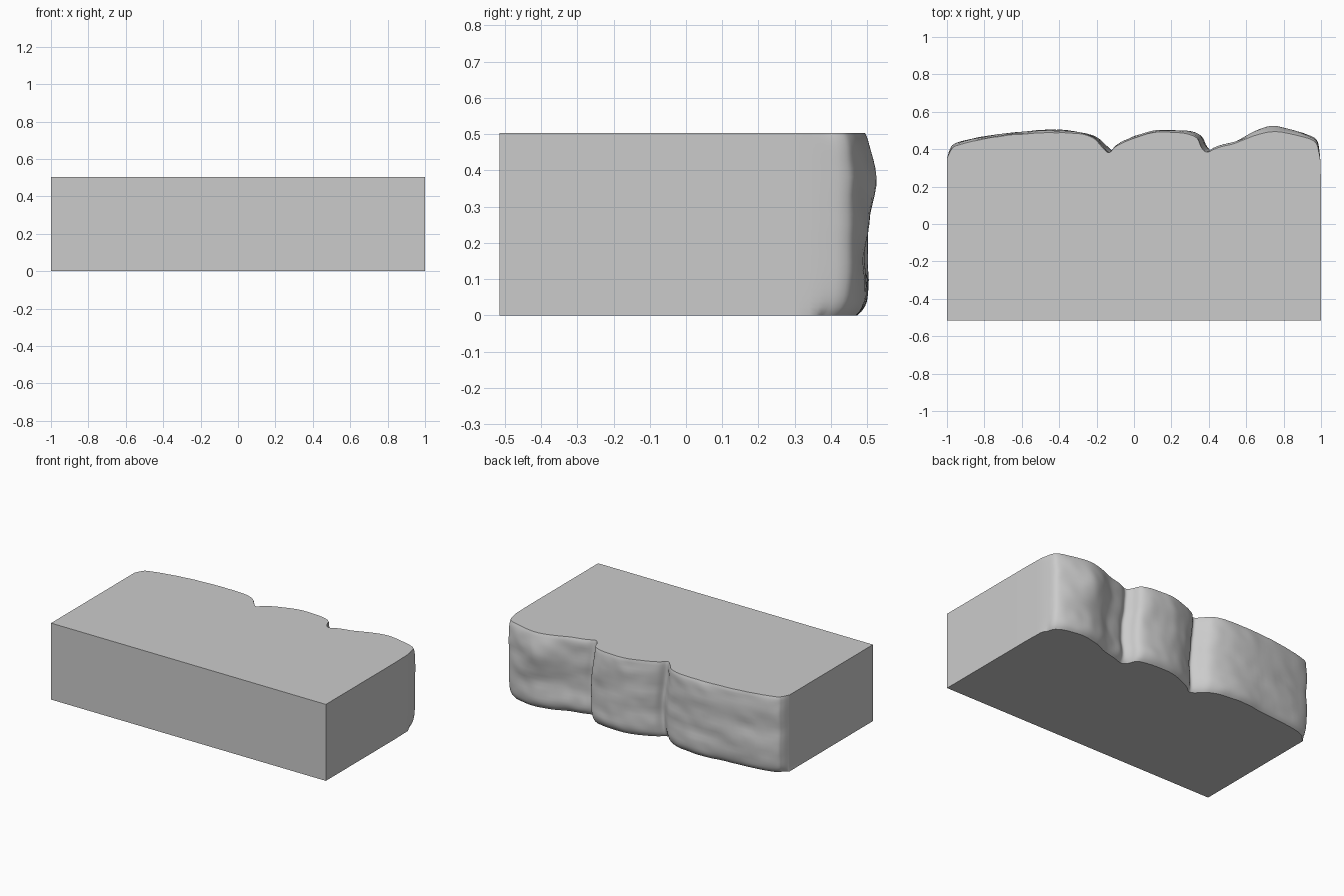
import bpy, bmesh, math
from mathutils import Vector, noise

cube = bpy.data.objects.get("Cube")
if cube:
    bpy.data.objects.remove(cube)

FRONT, HEIGHT, LEVELS, STEPS = -0.515, 0.503, 24, 5

# Broken edge in plan, from the right end to the left end
EDGE = [(-1, .35), (-.985, .40), (-.95, .43), (-.8, .465), (-.6, .49), (-.45, .5),
        (-.3, .49), (-.21, .465), (-.16, .42), (-.12, .385), (-.08, .425), (0, .465),
        (.1, .495), (.2, .5), (.3, .492), (.35, .47), (.375, .42), (.405, .392),
        (.45, .412), (.55, .435), (.65, .475), (.75, .5), (.86, .49), (.95, .465),
        (.985, .435), (.995, .37), (1, .2)]


def smooth_path(points):
    """Catmull-Rom path through plan points."""
    p = [Vector(q) for q in points]
    p = [p[0]] + p + [p[-1]]
    path = []
    for a, b, c, d in zip(p, p[1:], p[2:], p[3:]):
        for i in range(STEPS):
            t = i / STEPS
            path.append(0.5 * (2 * b + (c - a) * t + (2 * a - 5 * b + 4 * c - d) * t * t
                               + (3 * b - a - 3 * c + d) * t ** 3))
    return path + [p[-1]]


def bump(v, centre, width):
    return math.exp(-((v - centre) / width) ** 2)


def weathered(q, z):
    """Move a plan point of the broken face according to its height."""
    x, y = q
    depth = max(0, min(1, (y - .35) / .06))
    tuck = .032 * math.exp(-z / .025) + .008 * math.exp(-(HEIGHT - z) / .015)
    bulge = .024 * bump(z, .36, .13) * bump(x, .7, .17)
    dent = .012 * bump(z, .2, .1) * bump(x, .65, .2)
    rough = noise.noise(Vector((x * 4, 3, z * 9))) * .009
    rough += noise.noise(Vector((x * 13, 7, z * 16))) * .004
    sway = .015 * math.sin(z * 9) * bump(abs(x - .14), .26, .12)
    end = max(0, (abs(x) - .93) / .07) * depth
    x -= math.copysign(end * (tuck * .5 + .004), x)
    return x + sway, y + depth * (bulge - dent + rough - tuck)


# Stone block: stacked outlines, flat on five sides and broken at the back
path = smooth_path(EDGE)
bm = bmesh.new()
rings = []
for k in range(LEVELS + 1):
    t = k / LEVELS
    z = HEIGHT * (t * t * (3 - 2 * t) * .6 + t * .4)
    outline = [(1, FRONT), (-1, FRONT)] + [weathered(q, z) for q in path]
    rings.append([bm.verts.new((x, y, z)) for x, y in outline])
for low, high in zip(rings, rings[1:]):
    for i in range(len(low)):
        j = (i + 1) % len(low)
        bm.faces.new((low[i], low[j], high[j], high[i]))
bm.faces.new(rings[0])
bm.faces.new(rings[-1])

# Slightly worn front edges
front = [e for e in bm.edges if all(abs(v.co.y - FRONT) < 1e-4 for v in e.verts)
         and e.calc_face_angle(0) > 1]
bmesh.ops.bevel(bm, geom=front, offset=.005, segments=1, affect='EDGES')
bmesh.ops.recalc_face_normals(bm, faces=bm.faces)
mesh = bpy.data.meshes.new("stone_block")
bm.to_mesh(mesh)
bm.free()
block = bpy.data.objects.new("stone_block", mesh)
bpy.context.collection.objects.link(block)

# Plain grey stone
stone = bpy.data.materials.new("grey_stone")
stone.use_nodes = True
colour = (.6, .6, .6, 1)
stone.diffuse_color = colour
stone.node_tree.nodes["Principled BSDF"].inputs["Base Color"].default_value = colour
mesh.materials.append(stone)

bpy.context.view_layer.objects.active = block
block.select_set(True)
bpy.ops.object.shade_smooth_by_angle(angle=math.radians(40))
